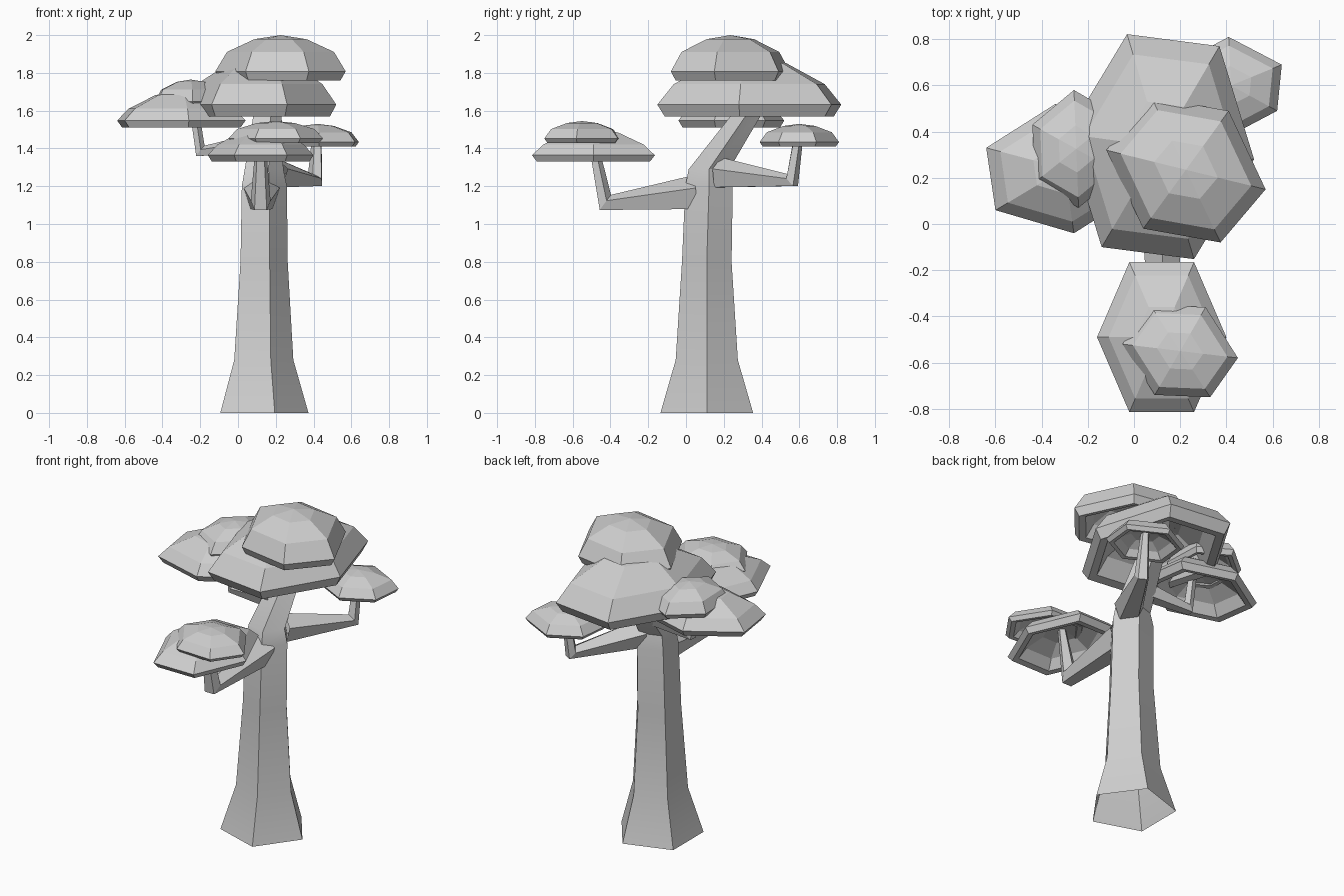
import bpy, bmesh
from math import cos, sin, pi, radians
from mathutils import Vector

cube = bpy.data.objects.get("Cube")
if cube:
    bpy.data.objects.remove(cube, do_unlink=True)

GREY = (0.62, 0.62, 0.62, 1.0)
grey = bpy.data.materials.new("light grey")
grey.use_nodes = True
grey.diffuse_color = GREY
grey.node_tree.nodes["Principled BSDF"].inputs["Base Color"].default_value = GREY


def loft(name, rings):
    """Skin a list of equal rings of points, leaving the ends open."""
    bm = bmesh.new()
    loops = [[bm.verts.new(p) for p in ring] for ring in rings]
    n = len(loops[0])
    for a, b in zip(loops, loops[1:]):
        for i in range(n):
            j = (i + 1) % n
            bm.faces.new((a[i], a[j], b[j], b[i]))
    bmesh.ops.remove_doubles(bm, verts=bm.verts, dist=0.0005)
    bmesh.ops.recalc_face_normals(bm, faces=bm.faces)
    mesh = bpy.data.meshes.new(name)
    bm.to_mesh(mesh)
    bm.free()
    mesh.materials.append(grey)
    obj = bpy.data.objects.new(name, mesh)
    bpy.context.collection.objects.link(obj)
    return obj


def canopy(name, centre, corners, bottom, top, shoulder=0.63):
    """Six-sided cap; the other three corners mirror through the centre."""
    # (scale, height fraction): hollow underside, then rim, then dome
    profile = [(0.0005, 0.7), (0.36, 0.62), (0.66, 0.35), (0.8, 0.03), (0.92, 0),
               (1, 0.2), (0.82, shoulder), (0.4, 0.91), (0.0005, 1)]
    c = Vector(centre)
    arms = [Vector(p) - c for p in corners]
    arms += [-a for a in arms]
    loft(name, [[(*(c + a * s), bottom + (top - bottom) * h) for a in arms]
                for s, h in profile])


def branch(name, path, radii):
    """Five-sided limb with rings square to the path."""
    pts = [Vector(p) for p in path]
    heading = pts[1] - pts[0]
    side = Vector((heading.y, -heading.x, 0)).normalized()
    rings = []
    for i, (p, r) in enumerate(zip(pts, radii)):
        d = Vector()
        if i > 0:
            d += (p - pts[i - 1]).normalized()
        if i < len(pts) - 1:
            d += (pts[i + 1] - p).normalized()
        up = side.cross(d).normalized()
        rings.append([p + r * (up * cos(k * 2 * pi / 5) + side * sin(k * 2 * pi / 5))
                      for k in range(5)])
    loft(name, rings)


# Trunk: level pentagons (x, y, z, radius), leaning back at the top
trunk_rings = [(0.115, 0.11, 0, 0.258), (0.12, 0.11, 0.28, 0.173), (0.125, 0.11, 0.8, 0.138),
               (0.127, 0.122, 1.2, 0.132), (0.127, 0.122, 1.29, 0.113),
               (0.15, 0.335, 1.6, 0.08), (0.15, 0.43, 1.78, 0.05)]
trunk = loft("trunk", [[(x + r * cos(k * 2 * pi / 5), y + r * sin(k * 2 * pi / 5), z)
                        for k in range(5)] for x, y, z, r in trunk_rings])
bpy.context.view_layer.objects.active = trunk
trunk.select_set(True)
bpy.ops.object.shade_smooth_by_angle(angle=radians(30))

# Branches with an upturned end
branch("front_branch", [(0.125, 0.055, 1.16), (0.12, -0.43, 1.11), (0.12, -0.5, 1.46)],
       (0.1, 0.055, 0.025))
branch("back_branch", [(0.19, 0.18, 1.265), (0.41, 0.56, 1.23), (0.42, 0.6, 1.5)],
       (0.088, 0.045, 0.025))
branch("right_branch", [(0.12, 0.2, 1.42), (-0.2, 0.24, 1.385), (-0.24, 0.24, 1.65)],
       (0.065, 0.038, 0.025))

# Canopies
canopy("main_canopy", (0.115, 0.335), [(0.52, 0.28), (0.37, 0.77), (-0.03, 0.822)],
       1.57, 1.88, 0.55)
canopy("top_canopy", (0.225, 0.235), [(0.57, 0.15), (0.41, 0.49), (0.075, 0.55)], 1.76, 2)
canopy("right_canopy", (-0.3, 0.24), [(-0.64, 0.33), (-0.6, 0.06), (-0.26, -0.04)],
       1.51, 1.7, 0.53)
canopy("right_upper_canopy", (-0.25, 0.325), [(-0.26, 0.58), (-0.44, 0.43), (-0.43, 0.18)],
       1.62, 1.765)
canopy("front_canopy", (0.12, -0.49), [(0.4, -0.49), (0.26, -0.165), (-0.02, -0.165)],
       1.33, 1.5, 0.53)
canopy("front_upper_canopy", (0.2, -0.55), [(0.45, -0.58), (0.31, -0.36), (0.07, -0.35)],
       1.43, 1.545)
canopy("back_canopy", (0.42, 0.6), [(0.64, 0.69), (0.41, 0.81), (0.22, 0.71)], 1.41, 1.53)
